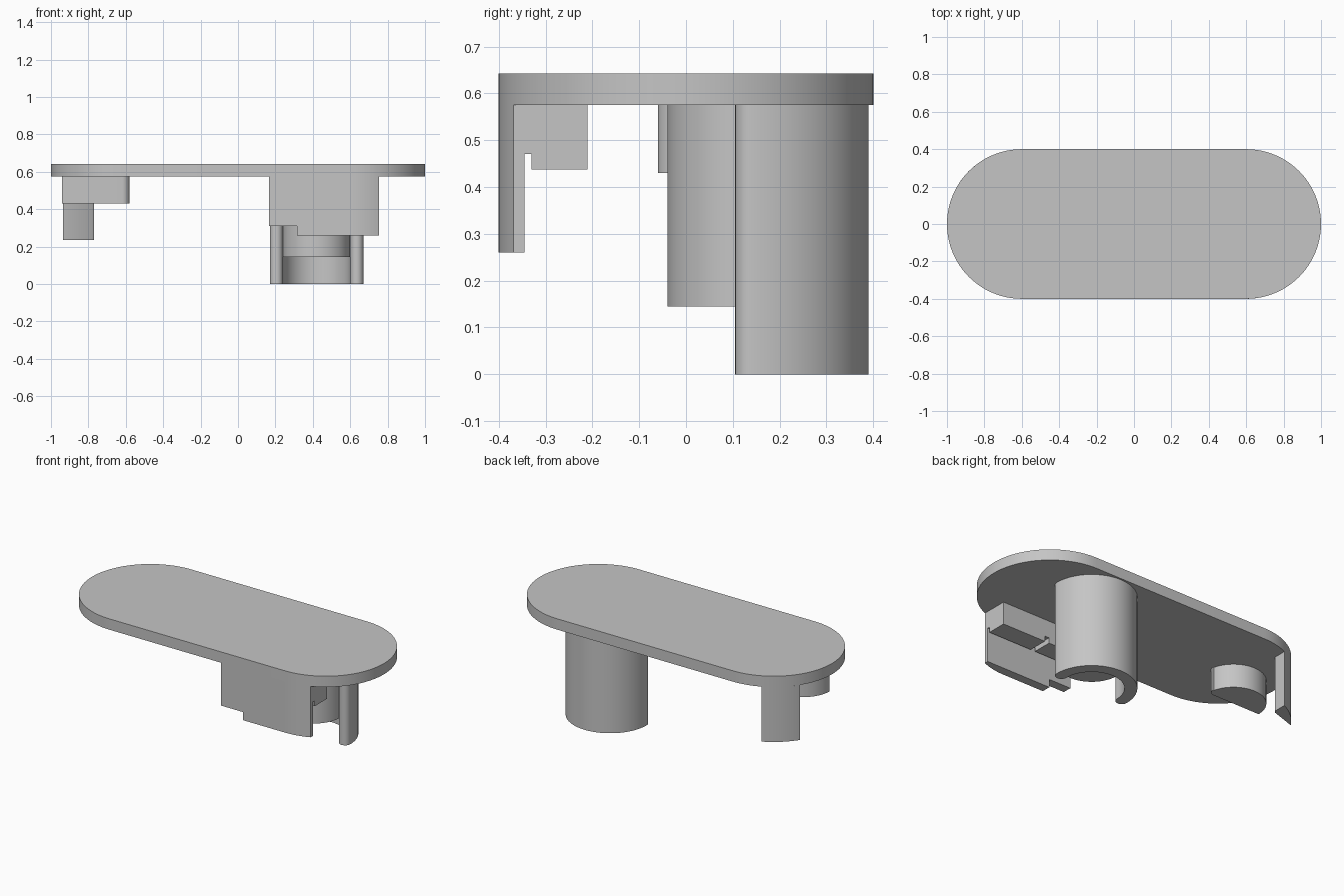
import bpy, bmesh
from math import cos, sin, pi, sqrt, radians
from mathutils import Vector

cube = bpy.data.objects.get("Cube")
if cube:
    bpy.data.objects.remove(cube, do_unlink=True)

grey = bpy.data.materials.new("plain grey")
grey.use_nodes = True
colour = (0.56, 0.56, 0.56, 1)
grey.diffuse_color = colour
grey.node_tree.nodes["Principled BSDF"].inputs["Base Color"].default_value = colour

PLATE_BOTTOM, PLATE_TOP = 0.575, 0.642


def extrude(name, points, offset):
    """Extrude a planar outline into a closed solid."""
    bm = bmesh.new()
    face = bm.faces.new([bm.verts.new(p) for p in points])
    result = bmesh.ops.extrude_face_region(bm, geom=[face])
    moved = [g for g in result["geom"] if isinstance(g, bmesh.types.BMVert)]
    bmesh.ops.translate(bm, vec=Vector(offset), verts=moved)
    bmesh.ops.recalc_face_normals(bm, faces=bm.faces)
    mesh = bpy.data.meshes.new(name)
    bm.to_mesh(mesh)
    bm.free()
    mesh.materials.append(grey)
    obj = bpy.data.objects.new(name, mesh)
    bpy.context.collection.objects.link(obj)
    bpy.ops.object.select_all(action="DESELECT")
    obj.select_set(True)
    bpy.context.view_layer.objects.active = obj
    bpy.ops.object.shade_smooth_by_angle(angle=radians(30))
    return obj


def prism(name, outline, low, high=PLATE_BOTTOM):
    return extrude(name, [(x, y, low) for x, y in outline], (0, 0, high - low))


def bar(name, profile, left, right):
    return extrude(name, [(left, y, z) for y, z in profile], (right - left, 0, 0))


def arc(cx, cy, r, start, end, steps=32):
    angles = [radians(start + (end - start) * i / steps) for i in range(steps + 1)]
    return [(cx + r * cos(a), cy + r * sin(a)) for a in angles]


def front_edge(x):
    """Front rim of the plate at a given x."""
    return -sqrt(0.16 - max(0, x - 0.6) ** 2)


# Rounded cover plate
prism("cover_plate", arc(0.6, 0, 0.4, -90, 90, 48) + arc(-0.6, 0, 0.4, 90, 270, 48),
      PLATE_BOTTOM, PLATE_TOP)

# Half sleeve with rounded ends, around a shorter solid core
cx, cy, outer, inner = 0.42, 0.14, 0.25, 0.18
mid, tip = (outer + inner) / 2, (outer - inner) / 2
sleeve = (arc(cx, cy, outer, 0, 180, 48)
          + arc(cx - mid, cy, tip, 180, 360, 12)[1:]
          + arc(cx, cy, inner, 180, 0, 48)[1:]
          + arc(cx + mid, cy, tip, 180, 360, 12)[1:-1])
prism("half_sleeve", sleeve, 0)
prism("sleeve_core", arc(cx, cy, inner, 0, 360, 64)[:-1], 0.145)

# Front skirt flush with the plate rim, stepped at its lower edge
for name, x0, x1, low in (("skirt_short", 0.165, 0.315, 0.31),
                          ("skirt_long", 0.315, 0.755, 0.26)):
    xs = [x0 + (x1 - x0) * i / 24 for i in range(25)]
    prism(name, [(x, front_edge(x)) for x in xs] + [(x1, -0.345), (x0, -0.345)], low)

# Rib behind the skirt, with a groove beside it and a narrow cross slot
rib = [(-0.345, PLATE_BOTTOM), (-0.345, 0.47), (-0.33, 0.47), (-0.33, 0.437),
       (-0.21, 0.437), (-0.21, PLATE_BOTTOM)]
slot = [(y, max(z, 0.47)) for y, z in (rib[0], rib[1], rib[4], rib[5])]
bar("rib_right", rib, 0.165, 0.43)
bar("rib_slot", slot, 0.43, 0.46)
bar("rib_left", rib, 0.46, 0.755)

# Half-round boss with a softened front corner
fillet = 0.04
boss = arc(-0.76, -0.06, 0.18, 14, 180, 40) + arc(-0.58 - fillet, -0.06 + fillet, fillet, 270, 360, 10)
prism("half_round_boss", boss, 0.43)

# Rear tab whose outer face follows the plate rim
tab = arc(-0.6, 0, 0.4, 115, 146.8, 16) + [(-0.78, 0.27), (-0.77, 0.28)]
prism("rear_tab", tab, 0.235)
